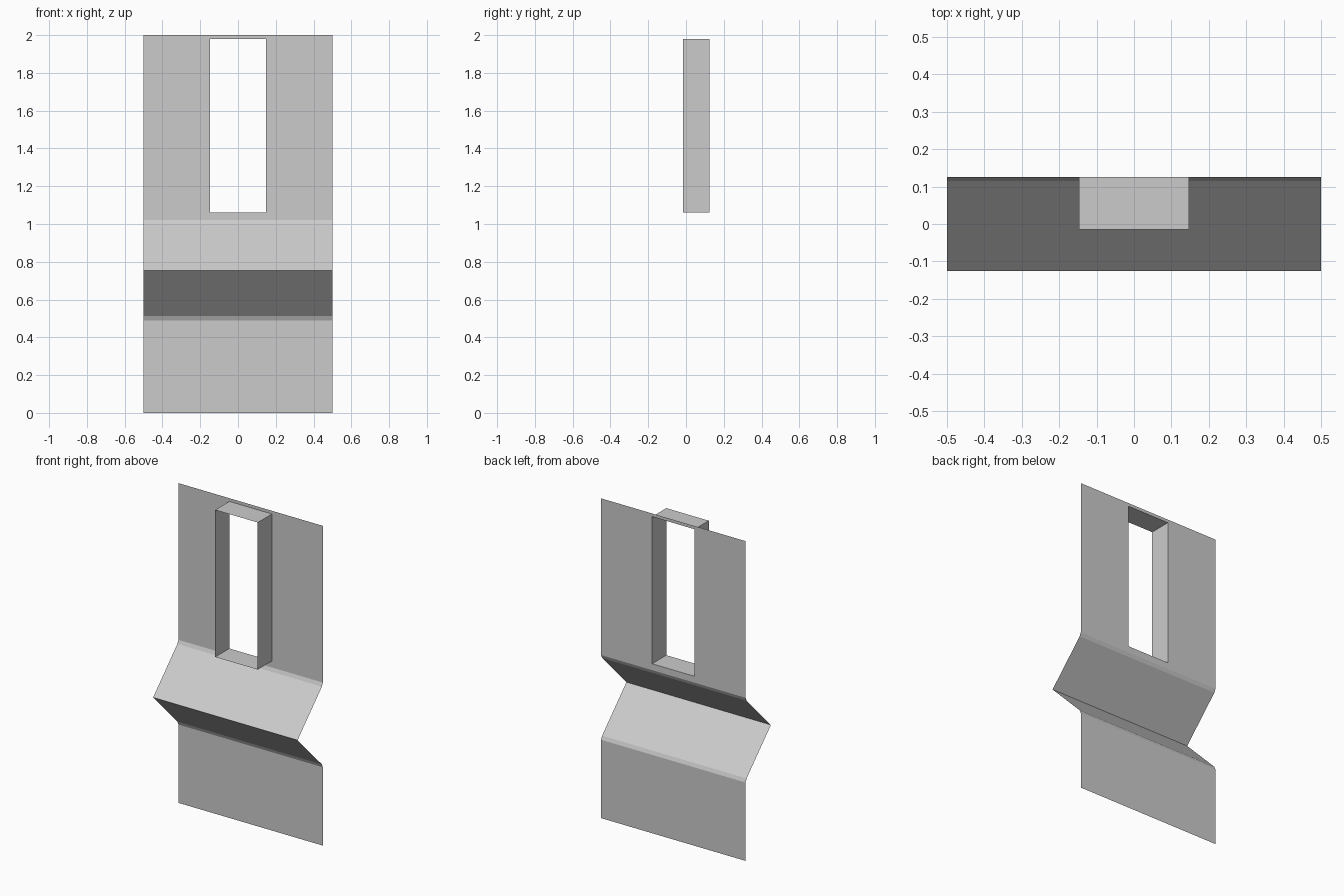
import bpy
import bmesh

cube = bpy.data.objects.get("Cube")
if cube:
    bpy.data.objects.remove(cube, do_unlink=True)

HALF_WIDTH = 0.5
BACK, FRONT, RIM = 0.125, -0.125, -0.015
HALF_OPEN, OPEN_LOW, OPEN_HIGH = 0.147, 1.06, 1.98

grey = bpy.data.materials.new("plain grey")
grey.use_nodes = True
COLOUR = (0.6, 0.6, 0.6, 1)
grey.diffuse_color = COLOUR
grey.node_tree.nodes["Principled BSDF"].inputs["Base Color"].default_value = COLOUR


def finish(bm, name):
    mesh = bpy.data.meshes.new(name)
    bm.to_mesh(mesh)
    bm.free()
    mesh.materials.append(grey)
    obj = bpy.data.objects.new(name, mesh)
    bpy.context.collection.objects.link(obj)
    return obj


def sweep(bm, points, direction, closed=False):
    """Extrude a line of points into a thin sheet."""
    verts = [bm.verts.new(p) for p in points]
    ends = verts[1:] + (verts[:1] if closed else [])
    edges = [bm.edges.new(pair) for pair in zip(verts, ends)]
    new = bmesh.ops.extrude_edge_only(bm, edges=edges)["geom"]
    bmesh.ops.translate(bm, vec=direction,
                        verts=[g for g in new if isinstance(g, bmesh.types.BMVert)])


# Folded wall sheet with a forward ridge and small softened bends
profile = [(BACK, 0), (BACK, 0.49), (0.115, 0.512), (FRONT, 0.755),
           (0.115, 0.998), (BACK, 1.02), (BACK, 2)]
bm = bmesh.new()
sweep(bm, [(-HALF_WIDTH, y, z) for y, z in profile], (2 * HALF_WIDTH, 0, 0))

# Window opening: slice the upper panel around it and remove the middle
cuts = [((0, 0, OPEN_LOW), (0, 0, 1)), ((0, 0, OPEN_HIGH), (0, 0, 1)),
        ((-HALF_OPEN, 0, 0), (1, 0, 0)), ((HALF_OPEN, 0, 0), (1, 0, 0))]
for point, normal in cuts:
    upper = [f for f in bm.faces if f.calc_center_median().z > 1.02]
    geom = upper + list({e for f in upper for e in f.edges}) \
        + list({v for f in upper for v in f.verts})
    bmesh.ops.bisect_plane(bm, geom=geom, plane_co=point, plane_no=normal)
hole = [f for f in bm.faces
        if abs(f.calc_center_median().x) < HALF_OPEN
        and OPEN_LOW < f.calc_center_median().z < OPEN_HIGH
        and f.calc_center_median().y > BACK - 0.001]
bmesh.ops.delete(bm, geom=hole, context="FACES")
bmesh.ops.recalc_face_normals(bm, faces=bm.faces)
if sum(f.normal.y * f.calc_area() for f in bm.faces) > 0:
    bmesh.ops.reverse_faces(bm, faces=bm.faces)
finish(bm, "folded_wall")

# Open rectangular window surround standing forward of the wall
bm = bmesh.new()
corners = [(-HALF_OPEN, OPEN_LOW), (HALF_OPEN, OPEN_LOW),
           (HALF_OPEN, OPEN_HIGH), (-HALF_OPEN, OPEN_HIGH)]
sweep(bm, [(x, BACK, z) for x, z in corners], (0, RIM - BACK, 0), closed=True)
bmesh.ops.recalc_face_normals(bm, faces=bm.faces)
finish(bm, "window_surround")
